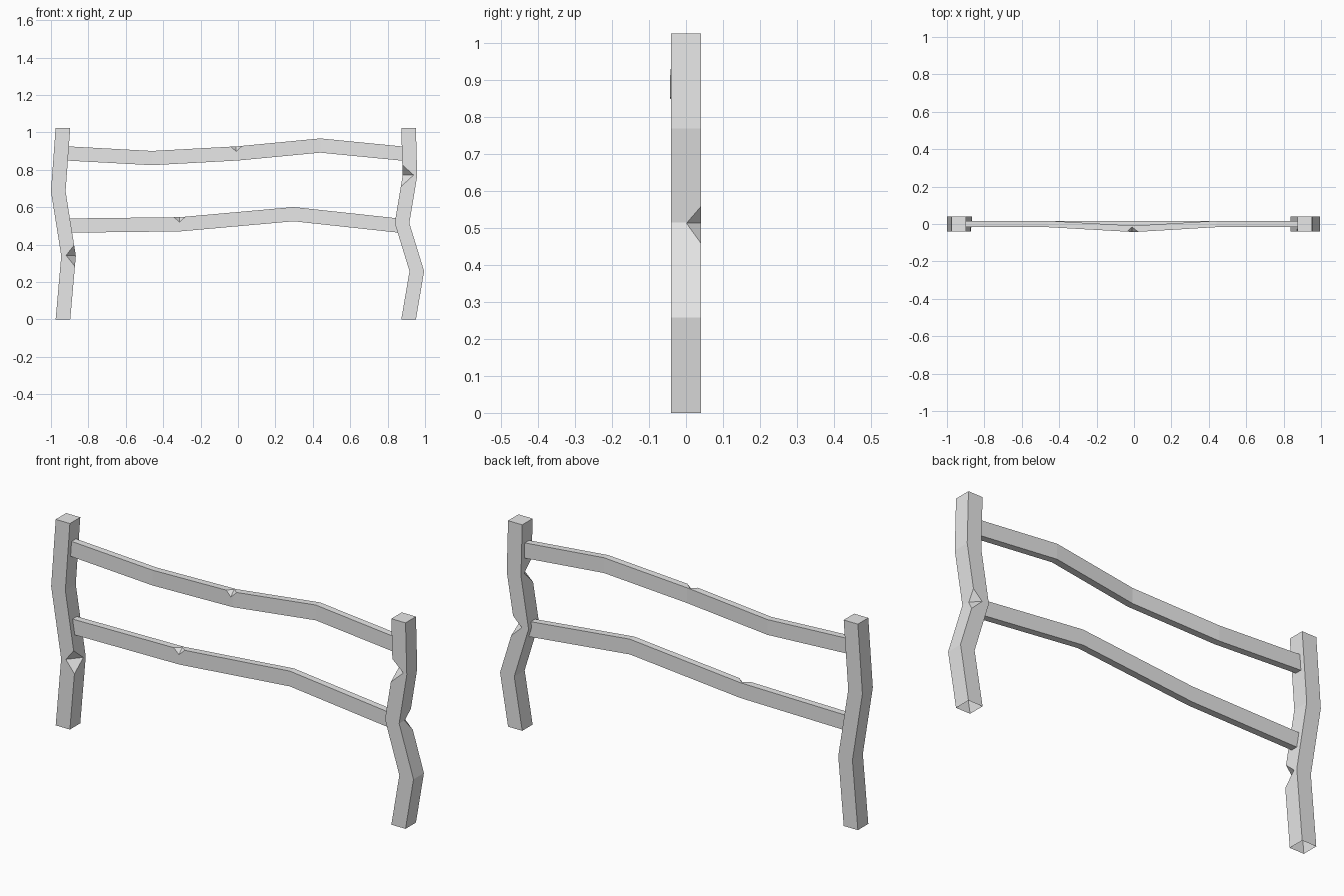
import bpy
import bmesh
from mathutils import Vector

cube = bpy.data.objects.get("Cube")
if cube:
    bpy.data.objects.remove(cube, do_unlink=True)

# One plain grey for everything
GREY = (0.8, 0.8, 0.8, 1.0)
grey = bpy.data.materials.new("plain grey")
grey.diffuse_color = GREY
grey.use_nodes = True
grey.node_tree.nodes["Principled BSDF"].inputs["Base Color"].default_value = GREY


def make_object(name, bm):
    bmesh.ops.recalc_face_normals(bm, faces=bm.faces)
    mesh = bpy.data.meshes.new(name)
    bm.to_mesh(mesh)
    bm.free()
    mesh.materials.append(grey)
    obj = bpy.data.objects.new(name, mesh)
    bpy.context.collection.objects.link(obj)
    return obj


def loft(name, path, side_a, side_b):
    """Sweep a rectangle, half sides side_a and side_b, through the path."""
    a, b = Vector(side_a), Vector(side_b)
    bm = bmesh.new()
    rings = []
    for point in path:
        p = Vector(point)
        rings.append([bm.verts.new(p + s * a + t * b)
                      for s, t in ((-1, -1), (1, -1), (1, 1), (-1, 1))])
    for low, high in zip(rings, rings[1:]):
        for i in range(4):
            j = (i + 1) % 4
            bm.faces.new((low[i], low[j], high[j], high[i]))
    bm.faces.new(rings[0])
    bm.faces.new(rings[-1])
    return make_object(name, bm)


def notch(obj, edge, along, into_a, into_b):
    """Chop a V-shaped chip out of an edge; the V bottom joins both faces."""
    edge, along = Vector(edge), Vector(along)
    c, d = edge + Vector(into_a), edge + Vector(into_b)
    middle = (c + d) / 2
    bm = bmesh.new()
    for corner in (edge - along, edge + along, c, d):
        bm.verts.new(middle + (corner - middle) * 1.6)
    bmesh.ops.convex_hull(bm, input=bm.verts)
    cutter = make_object("notch_cutter", bm)
    cutter.hide_render = True
    cut = obj.modifiers.new("notch", "BOOLEAN")
    cut.operation = "DIFFERENCE"
    cut.solver = "EXACT"
    cut.object = cutter
    bpy.context.view_layer.objects.active = obj
    bpy.ops.object.modifier_apply(modifier=cut.name)
    bpy.data.objects.remove(cutter, do_unlink=True)


def open_bottom(obj):
    bm = bmesh.new()
    bm.from_mesh(obj.data)
    base = [f for f in bm.faces if all(v.co.z < 0.001 for v in f.verts)]
    bmesh.ops.delete(bm, geom=base, context="FACES_ONLY")
    bm.to_mesh(obj.data)
    bm.free()


# Crooked posts
POST = ((0.039, 0, 0), (0, 0.041, 0))
right_post = loft("right_post", [(-0.936, 0, 0), (-0.906, 0, 0.34),
                                 (-0.961, 0, 0.685), (-0.936, 0, 1.025)], *POST)
left_post = loft("left_post", [(0.912, 0, 0), (0.956, 0, 0.258), (0.877, 0, 0.515),
                               (0.919, 0, 0.768), (0.912, 0, 1.025)], *POST)

# Sagging rails, with their ends sunk into the posts
RAIL = ((0, 0.017, 0), (0, 0, 0.038))
upper_rail = loft("upper_rail", [(-0.92, 0, 0.888), (-0.46, 0, 0.863), (0, -0.026, 0.888),
                                 (0.44, 0, 0.93), (0.9, 0, 0.885)], *RAIL)
lower_rail = loft("lower_rail", [(-0.91, 0, 0.502), (-0.31, 0, 0.509),
                                 (0.297, 0, 0.563), (0.87, 0, 0.501)], *RAIL)

# Chips in the post edges
notch(right_post, (-0.874, -0.041, 0.343), (0, 0, 0.057), (-0.045, 0, 0), (0, 0.055, 0))
notch(left_post, (0.876, -0.041, 0.772), (0, 0, 0.057), (0.063, 0, 0), (0, 0.06, 0))
notch(left_post, (0.93, 0.041, 0.513), (0, 0, 0.052), (-0.055, 0, 0), (0, -0.053, 0))

# Chips in the top front edges of the rails
RAIL_CHIP = ((0.029, 0, 0), (0, 0, -0.027), (0, 0.026, 0))
notch(upper_rail, (-0.01, -0.042, 0.925), *RAIL_CHIP)
notch(lower_rail, (-0.313, -0.017, 0.547), *RAIL_CHIP)

# The posts are hollow underneath
for post in (right_post, left_post):
    open_bottom(post)
